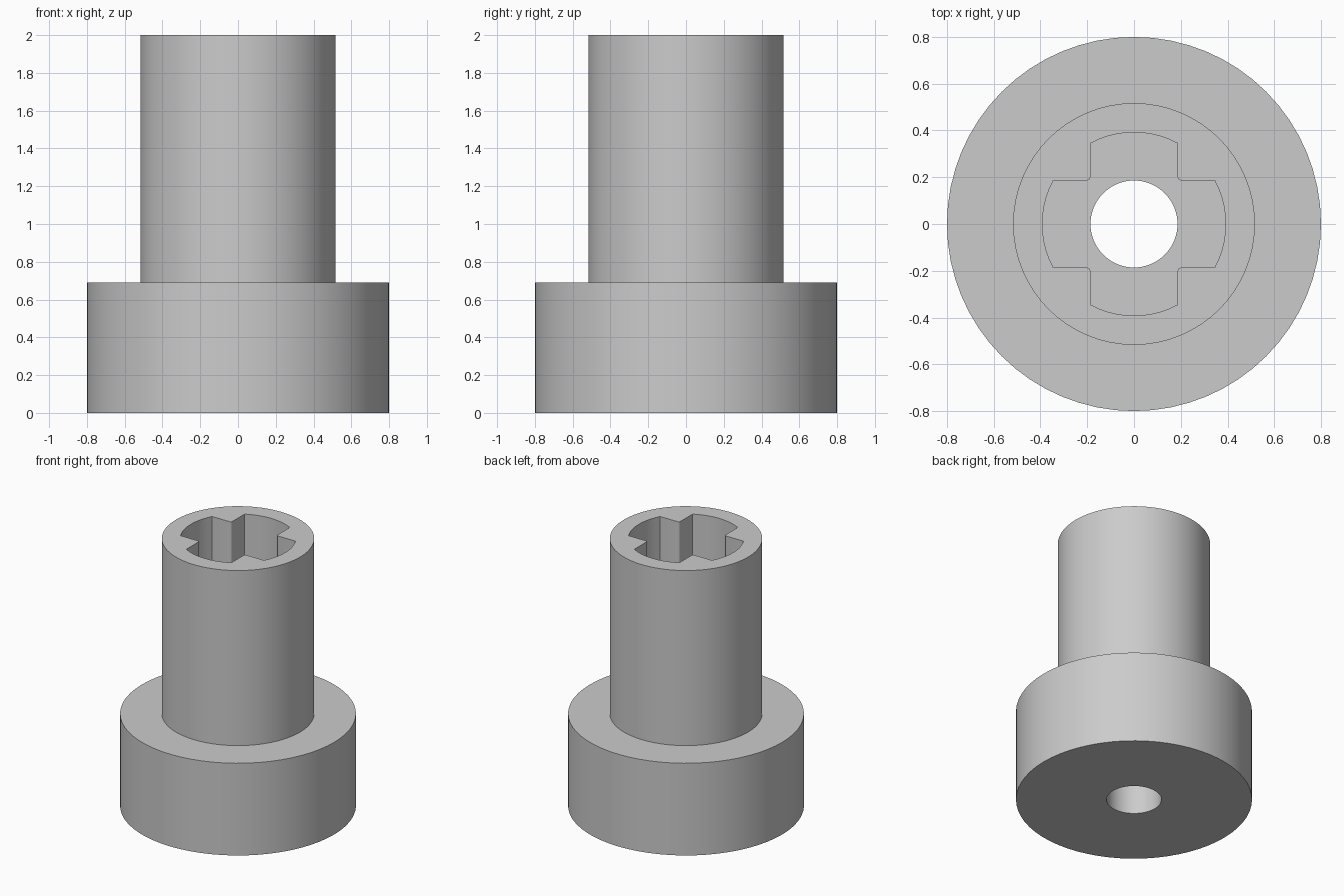
import bpy
import bmesh
from math import sin, cos, asin, radians, tau, pi

SIDES = 64
HEIGHT, STEP = 2.0, 0.69
FLANGE_R, STEM_R, BORE_R = 0.8, 0.517, 0.186
CROSS_R, CROSS_HALF, FILLET = 0.392, 0.187, 0.012

cube = bpy.data.objects.get("Cube")
if cube:
    bpy.data.objects.remove(cube, do_unlink=True)

grey = bpy.data.materials.new("light grey")
grey.use_nodes = True
colour = (0.6, 0.6, 0.6, 1)
grey.diffuse_color = colour
grey.node_tree.nodes["Principled BSDF"].inputs["Base Color"].default_value = colour


def circle(radius):
    return [(radius * cos(tau * i / SIDES), radius * sin(tau * i / SIDES))
            for i in range(SIDES)]


def cross():
    """Four arms with curved ends and slightly rounded inner corners."""
    points = []
    spread = asin(CROSS_HALF / CROSS_R)
    centre = CROSS_HALF + FILLET
    for k in range(4):
        turn = k * pi / 2
        arm = [(CROSS_R * cos(a), CROSS_R * sin(a))
               for a in (spread * (i / 5 - 1) for i in range(11))]
        arm += [(centre + FILLET * cos(a), centre + FILLET * sin(a))
                for a in (radians(270 - 30 * i) for i in range(4))]
        points += [(x * cos(turn) - y * sin(turn), x * sin(turn) + y * cos(turn))
                   for x, y in arm]
    return points


def stack(name, sections):
    """Bridge a stack of outlines and cap both ends."""
    bm = bmesh.new()
    rings = [[bm.verts.new((x, y, z)) for x, y in outline] for outline, z in sections]
    for low, high in zip(rings, rings[1:]):
        n = len(low)
        for i in range(n):
            j = (i + 1) % n
            bm.faces.new((low[i], low[j], high[j], high[i]))
    bm.faces.new(rings[0][::-1])
    bm.faces.new(rings[-1])
    mesh = bpy.data.meshes.new(name)
    bm.to_mesh(mesh)
    bm.free()
    mesh.materials.append(grey)
    obj = bpy.data.objects.new(name, mesh)
    bpy.context.collection.objects.link(obj)
    return obj


# Wide flange and narrower stem in one turned body
body = stack("flanged_bushing", [
    (circle(FLANGE_R), 0), (circle(FLANGE_R), STEP),
    (circle(STEM_R), STEP), (circle(STEM_R), HEIGHT)])

# Round bore right through, cross socket down the stem
cutters = [
    stack("bore_cutter", [(circle(BORE_R), -0.1), (circle(BORE_R), HEIGHT + 0.1)]),
    stack("cross_socket_cutter", [(cross(), STEP), (cross(), HEIGHT + 0.2)])]

bpy.ops.object.select_all(action="DESELECT")
body.select_set(True)
bpy.context.view_layer.objects.active = body
for cutter in cutters:
    cutter.hide_render = True
    cut = body.modifiers.new(cutter.name, "BOOLEAN")
    cut.operation = "DIFFERENCE"
    cut.solver = "EXACT"
    cut.object = cutter
    bpy.ops.object.modifier_apply(modifier=cut.name)
    bpy.data.objects.remove(cutter, do_unlink=True)

bpy.ops.object.shade_smooth_by_angle(angle=radians(25))
